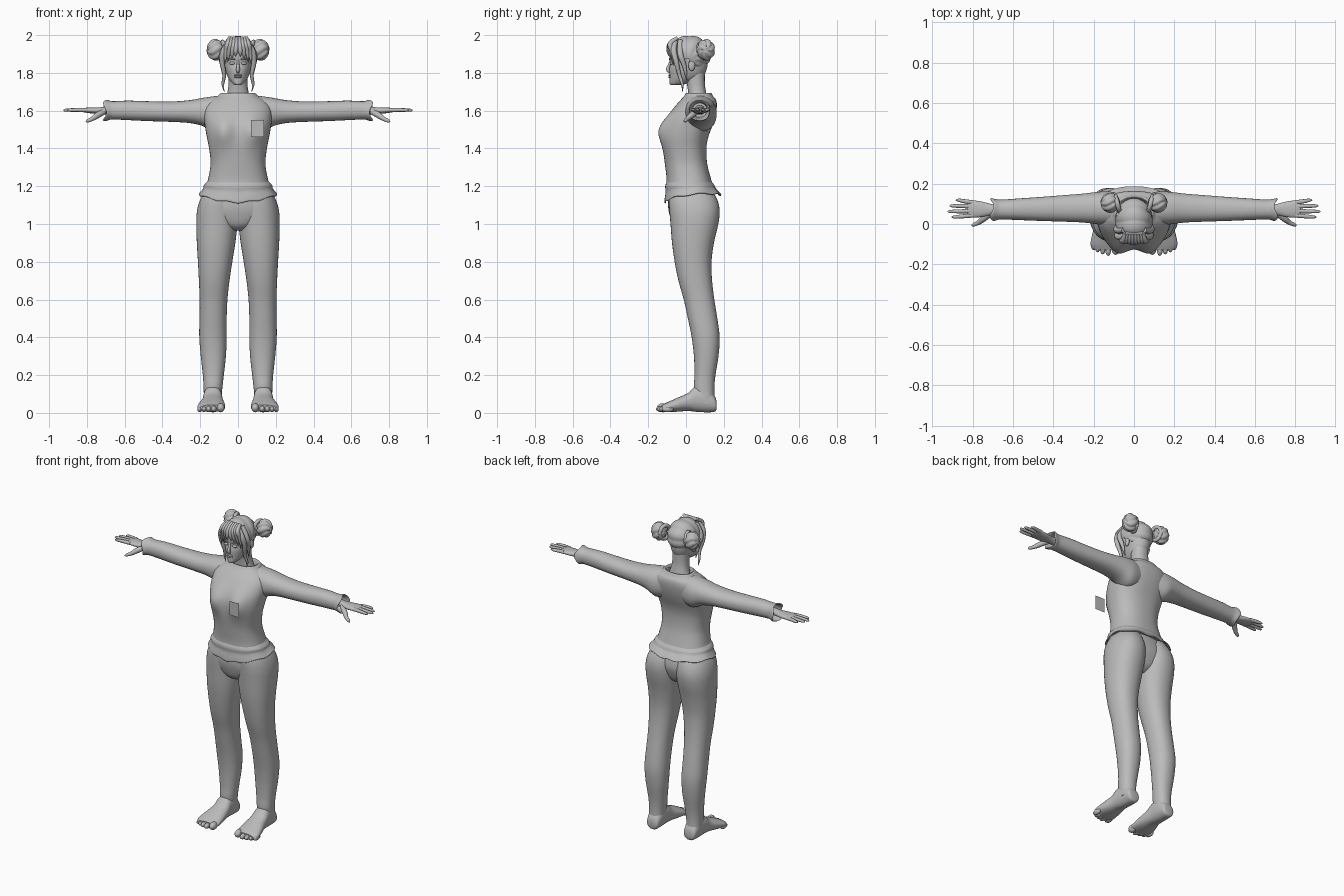
import bpy, bmesh, math
from mathutils import Vector

grey = bpy.data.materials.new("plain_grey")
grey.diffuse_color = (0.5, 0.5, 0.5, 1)


def smooth_path(rows, steps):
    """Catmull-Rom interpolation through rows of numbers."""
    out = []
    for i in range(len(rows) - 1):
        p = [rows[max(0, min(len(rows) - 1, i + k))] for k in (-1, 0, 1, 2)]
        for s in range(steps):
            t = s / steps
            out.append([0.5 * (2 * b + (c - a) * t + (2 * a - 5 * b + 4 * c - d) * t * t
                               + (3 * b - a - 3 * c + d) * t ** 3) for a, b, c, d in zip(*p)])
    return out + [list(rows[-1])]


def skin(name, rings, angle=50, caps=True):
    """Bridge rings of points into one smooth object."""
    bm = bmesh.new()
    vs = [[bm.verts.new(p) for p in r] for r in rings]
    n = len(vs[0])
    for a, b in zip(vs, vs[1:]):
        for i in range(n):
            bm.faces.new((a[i], a[(i + 1) % n], b[(i + 1) % n], b[i]))
    if caps:
        bm.faces.new(vs[0])
        bm.faces.new(vs[-1])
    return finish(name, bm, angle)


def finish(name, bm, angle=50):
    bmesh.ops.recalc_face_normals(bm, faces=bm.faces)
    me = bpy.data.meshes.new(name)
    bm.to_mesh(me)
    bm.free()
    me.materials.append(grey)
    ob = bpy.data.objects.new(name, me)
    bpy.context.collection.objects.link(ob)
    bpy.ops.object.select_all(action='DESELECT')
    ob.select_set(True)
    bpy.context.view_layer.objects.active = ob
    bpy.ops.object.shade_smooth_by_angle(angle=math.radians(angle))
    return ob


def loft(name, rows, axis='z', side=1, e=2.2, n=40, steps=4, deform=None, caps=True):
    """Rows: position along axis, then low/high limits of the two other axes."""
    rings = []
    for t, a0, a1, b0, b1 in smooth_path(rows, steps):
        ring = []
        for i in range(n):
            w = 2 * math.pi * i / n
            c, s = math.cos(w), math.sin(w)
            a = (a0 + a1) / 2 + (a1 - a0) / 2 * math.copysign(abs(c) ** (2 / e), c)
            b = (b0 + b1) / 2 + (b1 - b0) / 2 * math.copysign(abs(s) ** (2 / e), s)
            p = Vector({'z': (a, b, t), 'x': (t, a, b), 'y': (a, t, b)}[axis])
            if deform:
                p = deform(p)
            p.x *= side
            ring.append(p)
        rings.append(ring)
    return skin(name, rings, caps=caps)


def tube(name, pts, side=1, n=10, flat=1.0):
    """Tapered tube along points (x, y, z, radius)."""
    path = smooth_path(pts, 5)
    rings = []
    for i, p in enumerate(path):
        c = Vector(p[:3])
        d = (Vector(path[min(i + 1, len(path) - 1)][:3]) - Vector(path[max(i - 1, 0)][:3])).normalized()
        u = d.cross(Vector((0, 1, 0.1))).normalized()
        v = d.cross(u)
        ring = [c + max(p[3], .001) * (u * math.cos(w) + v * flat * math.sin(w))
                for w in (2 * math.pi * k / n for k in range(n))]
        rings.append([Vector((q.x * side, q.y, q.z)) for q in ring])
    return skin(name, rings)


def blob(name, loc, size, ripple=None, keep=None, seg=32):
    """Ellipsoid with optional surface ripple and cutaway rule."""
    bm = bmesh.new()
    bmesh.ops.create_uvsphere(bm, u_segments=seg, v_segments=seg // 2, radius=1)
    for v in bm.verts:
        k = ripple(v.co) if ripple else 1
        v.co = Vector([l + s * c * k for l, s, c in zip(loc, size, v.co)])
    if keep:
        bmesh.ops.delete(bm, geom=[f for f in bm.faces if not keep(f.calc_center_median())], context='FACES')
    return finish(name, bm)


# Shirt body, with bust shaping
def bust(p):
    if p.y < 0:
        g = math.exp(-((abs(p.x) - .08) / .055) ** 2 - ((p.z - 1.49) / .075) ** 2)
        p.y -= .034 * g
    return p


loft("shirt_body", [
    (1.18, -.175, .175, -.105, .15), (1.24, -.158, .158, -.103, .132), (1.32, -.145, .145, -.112, .112),
    (1.40, -.153, .153, -.122, .108), (1.46, -.165, .165, -.122, .118), (1.52, -.175, .175, -.115, .14),
    (1.57, -.18, .18, -.095, .155), (1.62, -.175, .175, -.06, .163), (1.655, -.145, .145, -.03, .16),
    (1.675, -.11, .11, -.012, .145), (1.692, -.092, .092, 0, .135), (1.685, -.082, .082, .006, .127),
    (1.65, -.07, .07, .01, .12)], e=2.4, n=64, deform=bust)


# Flared, sagging shirt hem
def sag(p):
    w = math.atan2(p.y - .04, p.x)
    k = max(0, (1.215 - p.z) / .07)
    p.z += k * (.012 * math.cos(2 * w) + .018 * math.sin(w) + .004 * math.sin(9 * w))
    return p


loft("shirt_hem", [
    (1.225, -.163, .163, -.1, .135), (1.205, -.18, .18, -.11, .15), (1.185, -.184, .184, -.108, .158),
    (1.165, -.195, .195, -.112, .174), (1.147, -.207, .207, -.114, .187), (1.147, -.197, .197, -.106, .177),
    (1.19, -.17, .17, -.095, .145)], e=2.3, n=72, deform=sag, caps=False)

# Hips and neck
loft("hips", [(.965, -.04, .04, -.03, .08), (.99, -.1, .1, -.065, .12), (1.04, -.18, .18, -.085, .145),
              (1.1, -.2, .2, -.095, .155), (1.2, -.165, .165, -.09, .13)])
loft("neck", [(1.64, -.075, .075, .012, .12), (1.69, -.058, .058, .012, .108), (1.74, -.05, .05, .005, .1),
              (1.82, -.052, .052, -.01, .1)])

for s, tag in ((-1, "right"), (1, "left")):
    # Leg
    loft(tag + "_leg", [
        (.05, .09, .18, .06, .152), (.13, .083, .182, .042, .15), (.2, .075, .186, .045, .156),
        (.3, .064, .197, .042, .172), (.4, .06, .205, .03, .178), (.5, .06, .204, .01, .166),
        (.6, .056, .203, -.012, .15), (.7, .045, .207, -.04, .138), (.8, .03, .212, -.06, .135),
        (.9, .014, .218, -.074, .148), (1, .003, .221, -.082, .171), (1.07, .001, .217, -.088, .178),
        (1.13, .005, .2, -.09, .165), (1.19, .02, .165, -.08, .13)], side=s)
    # Foot and toes
    loft(tag + "_foot", [
        (.162, .105, .16, .02, .06), (.152, .092, .172, .006, .09), (.11, .085, .18, .003, .14),
        (.05, .083, .185, .006, .14), (.01, .078, .19, .01, .105), (-.05, .07, .207, .006, .078),
        (-.1, .068, .215, .005, .056), (-.128, .078, .2, .008, .042)], 'y', s)
    for i in range(5):
        r = (.021, .015, .0145, .014, .014)[i]
        blob(tag + "_toe", (s * (.091, .128, .155, .18, .202)[i], (-.122, -.127, -.12, -.11, -.097)[i], r + .006),
             (r, .032, r * 1.15), seg=14)

    # Sleeve with turned-in cuff
    def frill(p):
        w = math.atan2(p.z - 1.6, p.y - .07)
        p.x += max(0, (p.x - .65) / .05) * .008 * math.sin(3 * w + 1)
        return p
    loft(tag + "_sleeve", [
        (.07, -.005, .15, 1.5, 1.683), (.13, -.008, .162, 1.49, 1.676), (.19, 0, .158, 1.52, 1.667),
        (.26, .008, .15, 1.535, 1.655), (.36, .012, .142, 1.541, 1.648), (.48, .016, .133, 1.545, 1.65),
        (.58, .02, .126, 1.55, 1.653), (.65, .023, .121, 1.553, 1.65), (.675, .022, .122, 1.552, 1.651),
        (.7, .015, .128, 1.545, 1.657), (.698, .023, .12, 1.553, 1.648), (.62, .035, .11, 1.565, 1.64)],
        'x', s, deform=frill)
    # Hand, thumb and fingers
    loft(tag + "_hand", [
        (.6, .045, .1, 1.578, 1.63), (.69, .047, .097, 1.582, 1.622), (.73, .04, .105, 1.583, 1.618),
        (.77, .033, .114, 1.585, 1.617), (.81, .033, .117, 1.59, 1.615), (.828, .038, .113, 1.594, 1.61)], 'x', s)
    tube(tag + "_thumb", [(.71, .055, 1.595, .016), (.745, .028, 1.575, .016), (.77, .008, 1.558, .012),
                          (.795, -.004, 1.546, .009), (.805, -.008, 1.542, .003)], s)
    for y0, y1, tip in ((.043, .035, .905), (.065, .062, .925), (.087, .09, .915), (.107, .118, .885)):
        tube(tag + "_finger", [(.8, y0, 1.603, .011), (.84, (y0 + y1) / 2, 1.604, .0105),
                               (tip - .015, y1, 1.603, .008), (tip, y1, 1.602, .002)], s)

    # Hair bun with a wound band, and loose locks beside the face
    blob(tag + "_bun", (s * .118, .105, 1.922), (.047, .048, .056),
         lambda c: .9 + .14 * abs(math.sin(3.5 * math.atan2(c.z, c.y) + 2 * c.x)), seg=56)
    tube(tag + "_bun_band", [(.082 + .01 * math.cos(a), .1 + .036 * math.cos(a), 1.922 + .042 * math.sin(a), .012)
                             for a in (k * math.pi / 6 for k in range(13))], s)
    tube(tag + "_long_lock", [(.04, -.055, 1.97, .012), (.074, -.065, 1.92, .016), (.084, -.052, 1.86, .014),
                              (.073, -.035, 1.79, .01), (.08, -.02, 1.74, .007), (.073, -.018, 1.7, .001)], s)
    tube(tag + "_short_lock", [(.05, -.03, 1.97, .014), (.085, -.03, 1.9, .016), (.083, -.01, 1.84, .012),
                               (.073, .005, 1.76, .002)], s)
    # Swept fringe
    for x0, x1, z1 in ((.008, .014, 1.885), (.02, .034, 1.87), (.034, .054, 1.858), (.045, .07, 1.84)):
        tube(tag + "_fringe", [(x0, -.045, 1.985, .01), (x0 * 1.2, -.083, 1.955, .014),
                               ((x0 + x1) * .55, -.096 + x1 * .3, 1.915, .012), (x1, -.092 + x1 * .35, z1, .001)], s)
    # Eye, brow, cheek and ear
    blob(tag + "_eye", (s * .031, -.077, 1.851), (.015, .009, .008), seg=16)
    tube(tag + "_brow", [(.013, -.088, 1.87, .003), (.032, -.084, 1.876, .004), (.052, -.068, 1.868, .002)], s, n=6)
    blob(tag + "_ear", (s * .078, .03, 1.84), (.01, .018, .03), seg=16)

# Head
loft("head", [
    (1.735, -.012, .012, -.078, -.04), (1.742, -.027, .027, -.086, 0), (1.765, -.047, .047, -.087, .06),
    (1.79, -.06, .06, -.087, .095), (1.82, -.068, .068, -.088, .11), (1.85, -.073, .073, -.083, .115),
    (1.89, -.076, .076, -.088, .118), (1.93, -.072, .072, -.08, .11), (1.96, -.055, .055, -.055, .085),
    (1.98, -.02, .02, -.02, .04)], e=2.1)
# Nose and mouth
tube("nose", [(0, -.08, 1.868, .006), (0, -.088, 1.845, .007), (0, -.096, 1.822, .01),
              (0, -.09, 1.808, .009), (0, -.08, 1.803, .003)])
for z in (1.788, 1.778):
    blob("lip", (0, -.084, z), (.021, .01, .006), seg=16)

# Hair cap, ribbed across the head and open over the face
blob("hair_cap", (0, .018, 1.897), (.092, .112, .1),
     lambda c: .96 + .06 * abs(math.sin(5 * math.atan2(c.y, c.z + .3) + .8 * c.x * c.x)),
     lambda c: c.z > (1.93 if c.y < -.045 else 1.87 if c.y < .02 else 1.815), seg=80)

# Floating square plate in front of the chest
bm = bmesh.new()
bm.faces.new([bm.verts.new((x, -.187, z)) for x, z in ((.07, 1.46), (.137, 1.46), (.137, 1.55), (.07, 1.55))])
finish("chest_plate", bm)
